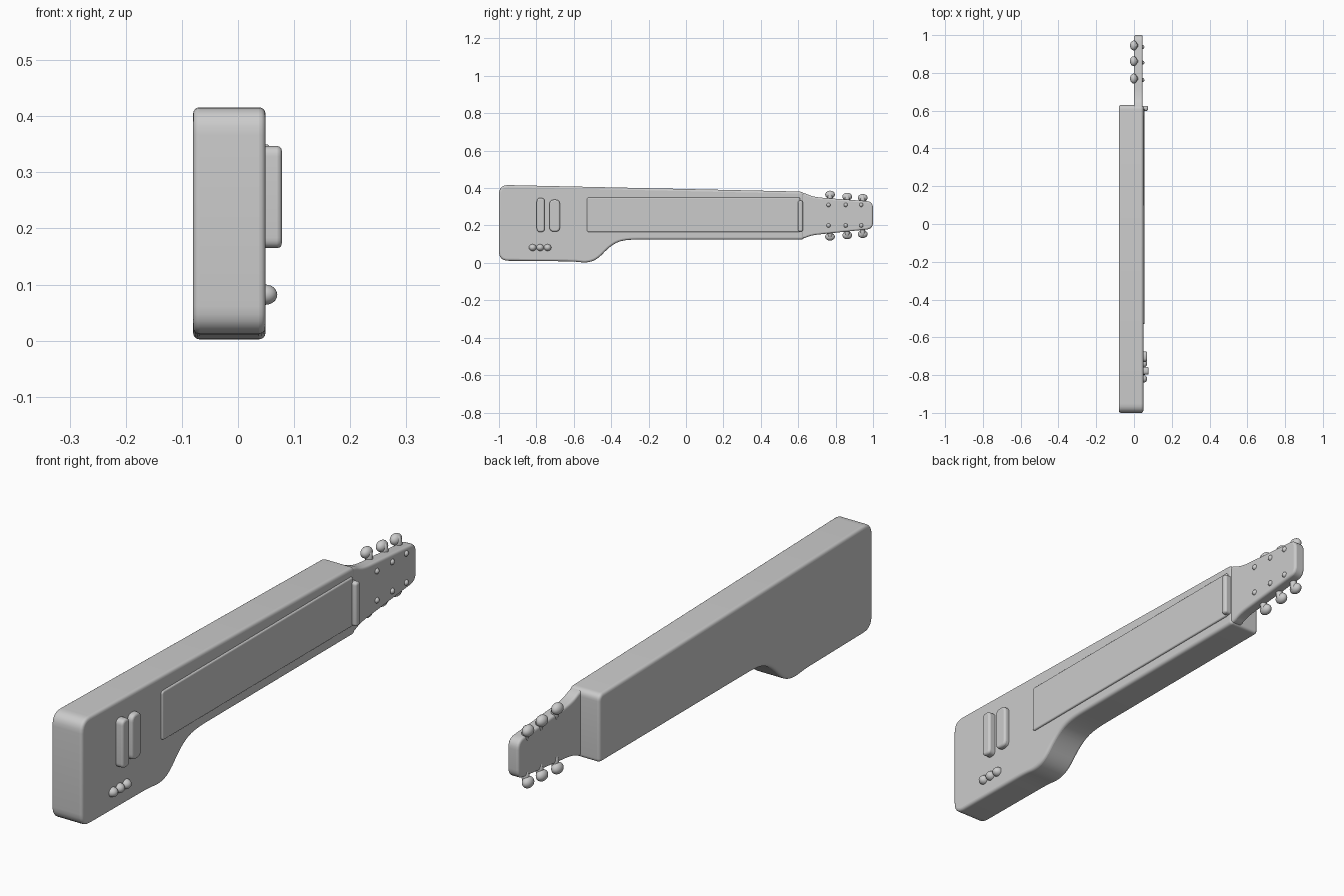
import bpy, bmesh, math
from mathutils import Vector, Matrix

if "Cube" in bpy.data.objects:
    bpy.data.objects.remove(bpy.data.objects["Cube"])

grey = bpy.data.materials.new("plain_grey")
grey.diffuse_color = (0.6, 0.6, 0.6, 1)
grey.use_nodes = True
grey.node_tree.nodes["Principled BSDF"].inputs["Base Color"].default_value = grey.diffuse_color


def finish(name, bm, bevel=0.0, segments=4):
    bmesh.ops.recalc_face_normals(bm, faces=bm.faces)
    mesh = bpy.data.meshes.new(name)
    bm.to_mesh(mesh)
    bm.free()
    obj = bpy.data.objects.new(name, mesh)
    bpy.context.collection.objects.link(obj)
    mesh.materials.append(grey)
    if bevel:
        mod = obj.modifiers.new("rounding", 'BEVEL')
        mod.width = bevel
        mod.segments = segments
        mod.limit_method = 'ANGLE'
        mod.angle_limit = math.radians(50)
    bpy.ops.object.select_all(action='DESELECT')
    obj.select_set(True)
    bpy.context.view_layer.objects.active = obj
    bpy.ops.object.shade_smooth_by_angle(angle=math.radians(40))
    return obj


def rounded(corners, steps=6):
    """Outline of (y, z, radius) corners, each softened by a small curve."""
    pts = []
    n = len(corners)
    for i, (y, z, r) in enumerate(corners):
        p = Vector((y, z))
        a = Vector(corners[i - 1][:2]) - p
        b = Vector(corners[(i + 1) % n][:2]) - p
        if r == 0:
            pts.append(p)
            continue
        a = p + a.normalized() * min(r, a.length * 0.48)
        b = p + b.normalized() * min(r, b.length * 0.48)
        for k in range(steps + 1):
            t = k / steps
            pts.append(a * (1 - t) ** 2 + p * 2 * t * (1 - t) + b * t * t)
    return pts


def plate(name, corners, x0, x1, bevel, segments=4):
    bm = bmesh.new()
    face = bm.faces.new([bm.verts.new((x0, p.x, p.y)) for p in rounded(corners)])
    ext = bmesh.ops.extrude_face_region(bm, geom=[face])
    verts = [v for v in ext["geom"] if isinstance(v, bmesh.types.BMVert)]
    bmesh.ops.translate(bm, verts=verts, vec=(x1 - x0, 0, 0))
    return finish(name, bm, bevel, segments)


def bar(name, y, z0, z1, width, x1):
    h, r = width / 2, width * 0.45
    plate(name, [(y - h, z0, r), (y + h, z0, r), (y + h, z1, r), (y - h, z1, r)],
          0.035, x1, 0.008, 3)


def ball(name, centre, size):
    bm = bmesh.new()
    bmesh.ops.create_uvsphere(bm, u_segments=20, v_segments=12, radius=1,
                              matrix=Matrix.Translation(centre) @ Matrix.Diagonal((*size, 1)))
    finish(name, bm)


# Body with the lower bout sweeping up into the neck
plate("body", [
    (-1.0, 0.012, 0.05), (-0.60, 0.008, 0.04), (-0.53, 0.0, 0.03), (-0.475, 0.018, 0.04),
    (-0.41, 0.085, 0.05), (-0.36, 0.115, 0.03), (-0.30, 0.125, 0.05),
    (0.63, 0.125, 0.015), (0.63, 0.381, 0.025), (-1.0, 0.417, 0.05)],
    -0.08, 0.049, 0.015)

# Fretboard
plate("fretboard", [(-0.53, 0.165, 0.012), (0.61, 0.165, 0.01),
                    (0.61, 0.35, 0.01), (-0.53, 0.35, 0.012)], 0.035, 0.056, 0.005, 3)

# Headstock
plate("headstock", [
    (0.58, 0.128, 0), (0.625, 0.128, 0.03), (0.67, 0.148, 0.04), (1.0, 0.182, 0.035),
    (1.0, 0.328, 0.035), (0.68, 0.352, 0.05), (0.625, 0.378, 0.03), (0.58, 0.378, 0)],
    0.0, 0.046, 0.009)

# Bridge, pickup and nut
bar("bridge", -0.777, 0.165, 0.347, 0.042, 0.078)
bar("pickup", -0.702, 0.167, 0.338, 0.056, 0.07)
bar("nut", 0.612, 0.167, 0.333, 0.026, 0.074)

# Control knobs
for i, y in enumerate((-0.82, -0.78, -0.74)):
    ball(f"control_knob_{i + 1}", (0.049, y, 0.082), (0.021, 0.02, 0.018))

# Tuners: a button and stem at each edge, with a string post on the face
for i, (y, top, low) in enumerate([(0.77, 0.365, 0.14), (0.862, 0.354, 0.148),
                                   (0.945, 0.348, 0.154)]):
    for side, z, post in (("upper", top, 0.310), ("lower", low, 0.200)):
        ball(f"{side}_tuner_button_{i + 1}", (-0.002, y, z), (0.019, 0.026, 0.021))
        ball(f"{side}_tuner_stem_{i + 1}", (0.008, y, (z * 2 + post) / 3), (0.014, 0.013, 0.03))
        ball(f"{side}_string_post_{i + 1}", (0.044, y - 0.008, post), (0.011, 0.011, 0.011))
